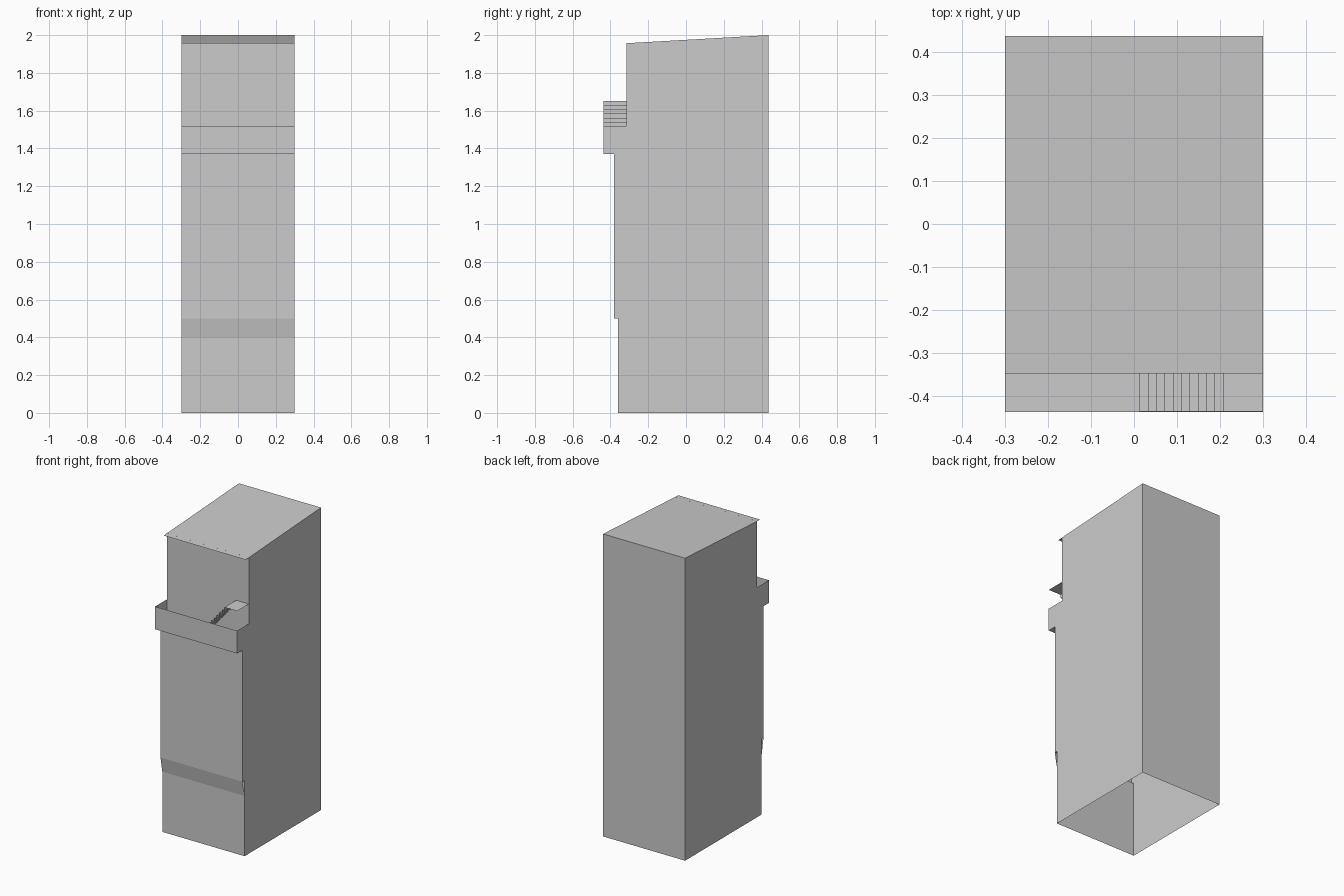
import bpy

if "Cube" in bpy.data.objects:
    bpy.data.objects.remove(bpy.data.objects["Cube"])

W = 0.30                      # half width
BACK, FRONT = 0.438, -0.438   # depth limits
WALL, SHAFT, BASE = -0.315, -0.381, -0.36
RAIL, DECK, UNDER = 1.52, 1.40, 1.37


def make(name, verts, faces):
    mesh = bpy.data.meshes.new(name)
    mesh.from_pydata(verts, [], faces)
    mesh.update()
    obj = bpy.data.objects.new(name, mesh)
    bpy.context.collection.objects.link(obj)
    return obj


def strip(name, profile, x0=-W, x1=W):
    """Sweep an open (y, z) profile across x as a thin sheet."""
    n = len(profile)
    verts = [(x, y, z) for x in (x0, x1) for y, z in profile]
    return make(name, verts, [(i, i + n, i + n + 1, i + 1) for i in range(n - 1)])


# Side walls, including the balcony ends; the bottom stays open
outline = [(BASE, 0), (BACK, 0), (BACK, 2.0), (WALL, 1.957), (WALL, RAIL),
           (FRONT, RAIL), (FRONT, UNDER), (SHAFT, UNDER), (SHAFT, 0.5), (BASE, 0.5)]
for name, x in (("left_wall", -W), ("right_wall", W)):
    order = list(range(len(outline)))
    make(name, [(x, y, z) for y, z in outline], [order if x > 0 else order[::-1]])

# Back wall and sloping roof with a thin overhang
strip("back_wall", [(BACK, 2.0), (BACK, 0)])
strip("roof", [(-0.348, 1.955), (BACK, 2.0)])

# Front: base, soffit, shaft, balcony underside and parapet
strip("front_wall", [(BASE, 0), (BASE, 0.5), (SHAFT, 0.5), (SHAFT, UNDER),
                     (FRONT, UNDER), (FRONT, RAIL)])

# Balcony deck and recessed upper wall
strip("balcony_deck", [(FRONT, DECK), (WALL, DECK), (WALL, 1.957)])

# Slanted trim under the shaft, open at its ends
strip("slanted_trim", [(-0.363, 0.4), (SHAFT, 0.5)])

# Stairs rising to a landing at the right: a zigzag of risers and treads
count, run, rise = 11, 0.0194, (1.65 - DECK) / 11
zigzag = []
for i in range(count):
    x = 0.0128 + i * run
    zigzag += [(x, DECK + i * rise), (x, DECK + (i + 1) * rise)]
zigzag.append((W, 1.65))
n = len(zigzag)
make("stairs", [(x, y, z) for y in (FRONT + 0.001, WALL) for x, z in zigzag],
     [(i, i + 1, i + n + 1, i + n) for i in range(n - 1)])
for face in bpy.data.objects["stairs"].data.polygons:
    if face.normal.z < -0.5 or face.normal.x > 0.5:
        face.flip()
